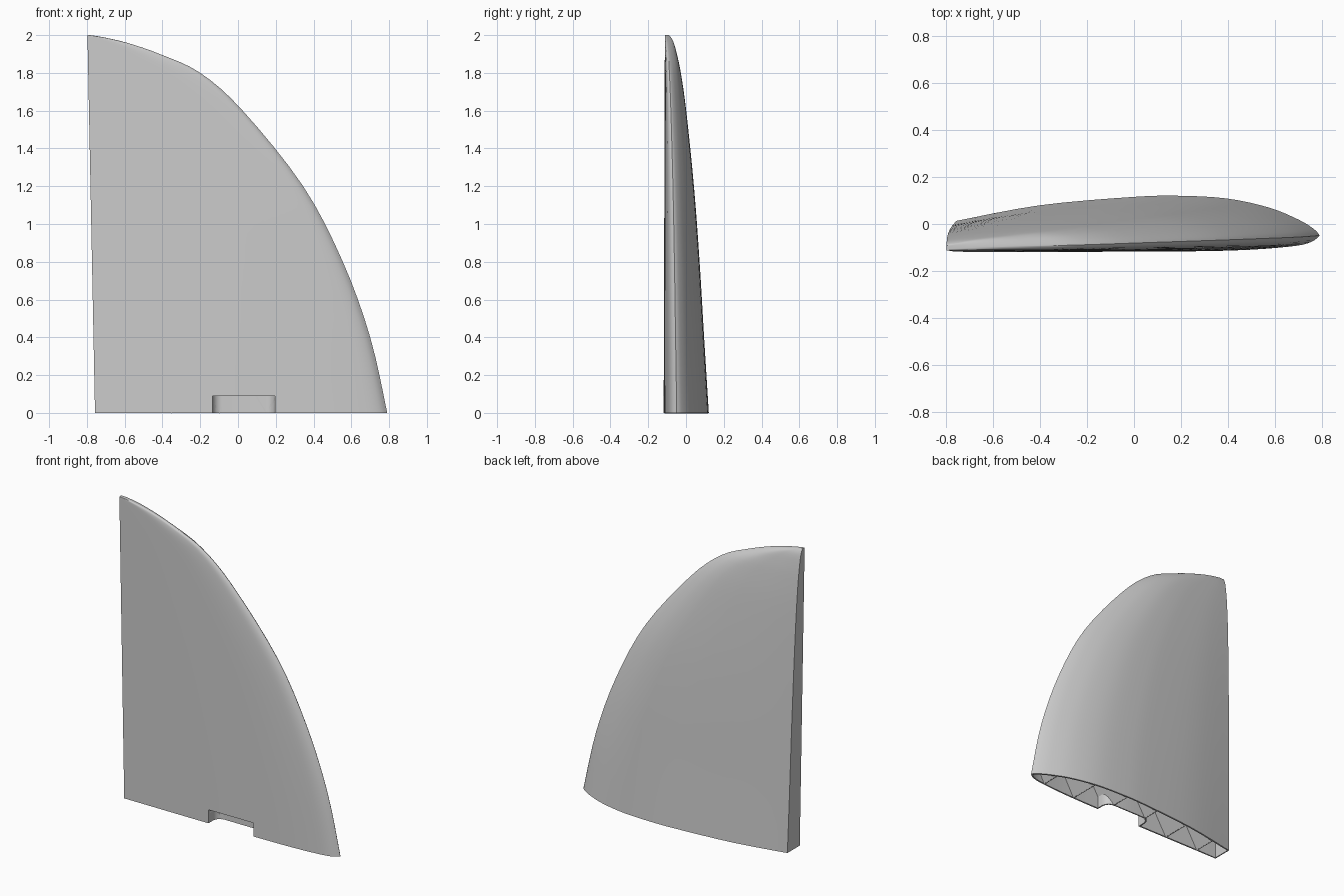
import bpy, bmesh, math
from mathutils import Vector

if "Cube" in bpy.data.objects:
    bpy.data.objects.remove(bpy.data.objects["Cube"])

grey = bpy.data.materials.new("plain grey")
grey.use_nodes = True
grey.diffuse_color = (0.6, 0.6, 0.6, 1)
grey.node_tree.nodes["Principled BSDF"].inputs["Base Color"].default_value = (0.6, 0.6, 0.6, 1)


def make(name, verts, faces):
    mesh = bpy.data.meshes.new(name)
    mesh.from_pydata(verts, [], faces)
    bm = bmesh.new()
    bm.from_mesh(mesh)
    bmesh.ops.recalc_face_normals(bm, faces=bm.faces)
    bm.to_mesh(mesh)
    bm.free()
    mesh.materials.append(grey)
    ob = bpy.data.objects.new(name, mesh)
    bpy.context.collection.objects.link(ob)
    return ob


def activate(ob):
    bpy.ops.object.select_all(action='DESELECT')
    ob.select_set(True)
    bpy.context.view_layer.objects.active = ob


def modify(ob, kind, **settings):
    activate(ob)
    mod = ob.modifiers.new(kind.title(), kind)
    for key, value in settings.items():
        setattr(mod, key, value)
    bpy.ops.object.modifier_apply(modifier=mod.name)


def spline(points, steps):
    """Smooth curve through points of any dimension."""
    p = [Vector(q) for q in points]
    out = []
    for i in range(len(p) - 1):
        a, b, c, d = p[max(i - 1, 0)], p[i], p[i + 1], p[min(i + 2, len(p) - 1)]
        for k in range(steps):
            t = k / steps
            out.append(0.5 * (2 * b + (c - a) * t + (2 * a - 5 * b + 4 * c - d) * t * t
                              + (3 * b - a - 3 * c + d) * t ** 3))
    return out + [p[-1]]


# Span stations: height, leading edge x, thickness, trailing thickness ratio
stations = spline([(0, .79, .238, .55), (.4, .70, .212, .56), (.8, .555, .187, .58),
                   (1.2, .345, .156, .61), (1.6, .025, .114, .68), (1.8, -.2, .085, .74),
                   (1.9, -.415, .064, .8), (1.96, -.59, .047, .86),
                   (1.99, -.72, .031, .93), (2, -.787, .02, 1)], 4)

# Aerofoil outline: chord fraction from the trailing edge, height fraction
PEAK = .617
upper = spline([(0, .55), (.23, .83), (.488, .98), (PEAK, 1), (.746, .95), (.86, .79),
                (.943, .57), (.985, .4), (1, .29)], 4)
lower = spline([(1, .29), (.975, .17), (.915, .09), (.75, .02), (.45, 0), (0, 0)], 4)


def place(point, station):
    z, lead, thick, ratio = station
    u, s = point
    trail = -.757 - .02 * z
    return (trail + u * (lead - trail), -.118 + .003 * z + s * thick, z)


def raised(point, ratio):
    """Lift the rear of the upper surface to the trailing ratio."""
    u, s = point
    return (u, ratio + (1 - ratio) * (s - .55) / .45) if u < PEAK else (u, s)


# Hollow wing skin, open at the root
verts, faces = [], []
for st in stations:
    verts += [place(raised(p, st[3]), st) for p in upper]
    verts += [place(p, st) for p in lower[1:]]
n = len(upper) + len(lower) - 1
for r in range(len(stations) - 1):
    for i in range(n):
        j = (i + 1) % n
        faces.append((r * n + i, r * n + j, (r + 1) * n + j, (r + 1) * n + i))
faces.append(tuple(range(len(verts) - n, len(verts))))
skin = make("wing_skin", verts, faces)
modify(skin, 'SOLIDIFY', thickness=.01, offset=-1)


# Crossing diagonal ribs between the two skins
def lookup(curve, x):
    for a, b in zip(curve, curve[1:]):
        if a[0] <= x <= b[0]:
            return a.lerp(b, (x - a[0]) / max(b[0] - a[0], 1e-6))
    return curve[-1]


def rib(name, x0, slope):
    verts, faces = [], []
    under = lower[::-1]
    for k in range(46):
        z = k * .04
        x = x0 + slope * z
        st = lookup(stations, z)
        trail = -.757 - .02 * z
        u = (x - trail) / (st[1] - trail)
        if not .015 < u < .96:
            continue
        lo = place(lookup(under, u), st)
        hi = place(raised(lookup(upper, u), st[3]), st)
        verts += [(x, lo[1] + .005, z), (x, hi[1] - .005, z)]
    for i in range(0, len(verts) - 2, 2):
        faces.append((i, i + 1, i + 3, i + 2))
    if faces:
        ob = make(name, verts, faces)
        modify(ob, 'SOLIDIFY', thickness=.008, offset=0)
        return ob


ribs = []
for i in range(-6, 7):
    for side, slope in (("forward", .6), ("rearward", -.6)):
        ribs.append(rib(f"{side}_rib_{i + 7}", i * .25 - .1, slope))

# Root pocket: rounded recess outline opening through the front skin
X0, X1, TOP, BACK, RAD = -.135, .195, .09, -.02, .05


def outline(grow, front):
    pts = [(X0 - grow, front)]
    for cx, start in ((X0 + RAD, math.pi), (X1 - RAD, math.pi / 2)):
        for k in range(9):
            a = start - k * math.pi / 16
            pts.append((cx + (RAD + grow) * math.cos(a), BACK - RAD + (RAD + grow) * math.sin(a)))
    return pts + [(X1 + grow, front)]


def prism(name, pts, z0, z1, sheet=False):
    m = len(pts)
    verts = [(x, y, z) for z in (z0, z1) for x, y in pts]
    faces = [(i, i + 1, m + i + 1, m + i) for i in range(m - 1)]
    faces.append(tuple(range(m, 2 * m)))
    if not sheet:
        faces += [(m - 1, 0, m, 2 * m - 1), tuple(range(m))]
    return make(name, verts, faces)


cutter = prism("pocket_cutter", outline(0, -.3), -.1, TOP)
for ob in [skin] + [r for r in ribs if r]:
    modify(ob, 'BOOLEAN', operation='DIFFERENCE', object=cutter, solver='EXACT')
bpy.data.objects.remove(cutter)
pocket = prism("root_pocket", outline(.004, -.114), 0, TOP + .004, sheet=True)
modify(pocket, 'SOLIDIFY', thickness=.008, offset=0)

for ob in (skin, pocket):
    activate(ob)
    bpy.ops.object.shade_smooth_by_angle(angle=math.radians(35))
